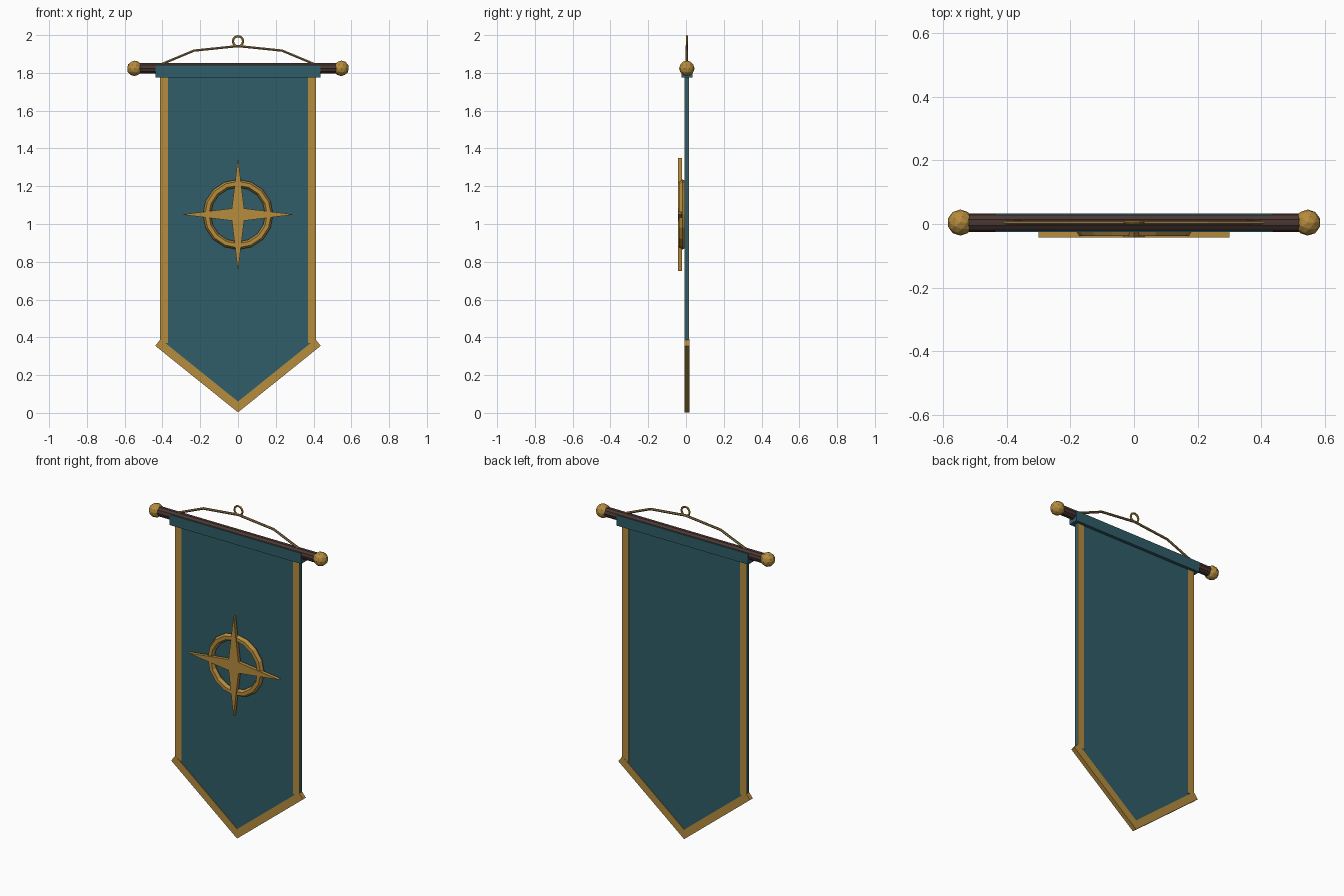
import bpy, bmesh, math
from mathutils import Vector

if "Cube" in bpy.data.objects:
    bpy.data.objects.remove(bpy.data.objects["Cube"])

CY = 0.0045          # depth of the rod and cloth centre
ROD_Z = 1.824


def material(name, rgb):
    m = bpy.data.materials.new(name)
    m.diffuse_color = (*rgb, 1)
    m.use_nodes = True
    m.node_tree.nodes["Principled BSDF"].inputs["Base Color"].default_value = m.diffuse_color
    return m


GOLD = material("antique gold", (0.465, 0.262, 0.048))
TEAL = material("teal cloth", (0.029, 0.110, 0.138))
WOOD = material("dark wood", (0.069, 0.038, 0.031))
CORD = material("tan cord", (0.270, 0.175, 0.065))


def finish(name, bm, mat):
    bmesh.ops.recalc_face_normals(bm, faces=bm.faces)
    me = bpy.data.meshes.new(name)
    bm.to_mesh(me)
    bm.free()
    me.materials.append(mat)
    ob = bpy.data.objects.new(name, me)
    bpy.context.collection.objects.link(ob)
    return ob


def plate(name, outline, y0, y1, mat):
    """Extrude an x-z outline from y0 to y1."""
    bm = bmesh.new()
    face = bm.faces.new([bm.verts.new((x, y0, z)) for x, z in outline])
    ext = bmesh.ops.extrude_face_region(bm, geom=[face])
    verts = [g for g in ext["geom"] if isinstance(g, bmesh.types.BMVert)]
    bmesh.ops.translate(bm, verts=verts, vec=(0, y1 - y0, 0))
    return finish(name, bm, mat)


def ring(name, centre, major, minor, n_major, n_minor, mat):
    bpy.ops.mesh.primitive_torus_add(
        location=centre, rotation=(math.pi / 2, 0, 0), major_radius=major,
        minor_radius=minor, major_segments=n_major, minor_segments=n_minor)
    ob = bpy.context.object
    ob.name = name
    ob.data.materials.append(mat)
    ob.data.shade_flat()


def tube(name, path, radius, sides, mat):
    """Sweep a polygon along a path lying in the x-z plane."""
    bm = bmesh.new()
    pts = [Vector(p) for p in path]
    rows = []
    for i, p in enumerate(pts):
        t = (pts[min(i + 1, len(pts) - 1)] - pts[max(i - 1, 0)]).normalized()
        side = Vector((0, 1, 0))
        up = t.cross(side)
        rows.append([bm.verts.new(p + radius * (math.cos(a) * side + math.sin(a) * up))
                     for a in (2 * math.pi * k / sides for k in range(sides))])
    for a, b in zip(rows, rows[1:]):
        for k in range(sides):
            j = (k + 1) % sides
            bm.faces.new((a[k], a[j], b[j], b[k]))
    bm.faces.new(rows[0])
    bm.faces.new(rows[-1])
    return finish(name, bm, mat)


# Rod with a faceted ball at each end
tube("rod", [(-0.55, CY, ROD_Z), (0.55, CY, ROD_Z)], 0.029, 10, WOOD)
for side, s in (("left", -1), ("right", 1)):
    bm = bmesh.new()
    bmesh.ops.create_icosphere(bm, subdivisions=2, radius=0.041)
    bmesh.ops.translate(bm, verts=bm.verts, vec=(s * 0.547, CY, ROD_Z))
    finish(side + "_finial", bm, GOLD)

# Cloth panel with pointed bottom, and the sleeve around the rod
plate("cloth", [(-0.414, 1.80), (-0.414, 0.365), (0, 0.03), (0.414, 0.365), (0.414, 1.80)],
      CY - 0.010, CY + 0.010, TEAL)
plate("rod_sleeve", [(-0.437, 1.775), (0.437, 1.775), (0.437, 1.838), (-0.437, 1.838)],
      CY - 0.029, CY + 0.029, TEAL)

# Gold trim down the sides and along the point
for side, s in (("left", -1), ("right", 1)):
    plate(side + "_side_trim",
          [(s * 0.37, 0.37), (s * 0.4135, 0.37), (s * 0.4135, 1.78), (s * 0.37, 1.78)],
          CY - 0.0125, CY + 0.0125, GOLD)
    plate(side + "_point_trim",
          [(0, 0.003), (s * 0.438, 0.355), (s * 0.410, 0.390), (0, 0.060)],
          CY - 0.0135, CY + 0.0135, GOLD)

# Emblem: ring with a four-pointed star in front
ring("emblem_ring", (0, -0.019, 1.05), 0.165, 0.021, 16, 6, GOLD)
star = []
for k in range(8):
    r = 0.046 if k % 2 else 0.30
    a = k * math.pi / 4
    star.append((r * math.cos(a), 1.05 + r * math.sin(a)))
plate("emblem_star", star, -0.043, -0.022, GOLD)

# Hanging cord and its loop
tube("hanging_cord", [(x, CY, z) for x, z in
                      ((-0.425, 1.838), (-0.233, 1.918), (0, 1.942), (0.233, 1.918), (0.425, 1.838))],
     0.007, 6, CORD)
ring("hanging_loop", (0, CY, 1.967), 0.027, 0.006, 12, 6, GOLD)
